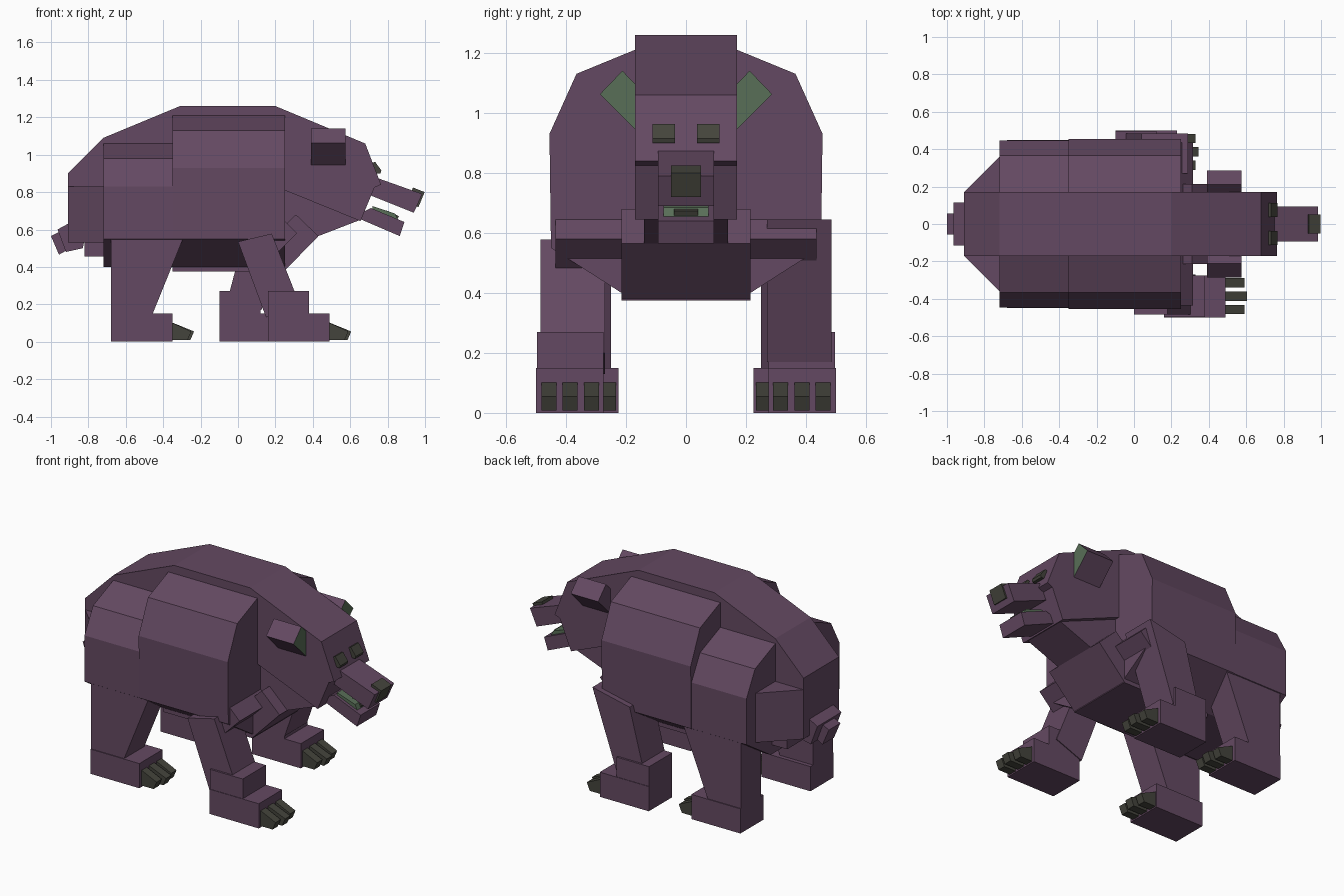
import bpy, bmesh
from mathutils import Vector

old = bpy.data.objects.get("Cube")
if old:
    bpy.data.objects.remove(old, do_unlink=True)


def material(name, srgb):
    lin = [((c / 255 + 0.055) / 1.055) ** 2.4 for c in srgb] + [1.0]
    m = bpy.data.materials.new(name)
    m.use_nodes = True
    m.diffuse_color = lin
    bsdf = next(n for n in m.node_tree.nodes if n.type == 'BSDF_PRINCIPLED')
    bsdf.inputs["Base Color"].default_value = lin
    bsdf.inputs["Roughness"].default_value = 0.9
    return m


FUR = material("plum fur", (100, 73, 98))
GREEN = material("moss green", (88, 110, 87))
DARK = material("dark horn", (68, 68, 60))


def prism(name, pts, a, b, mat=FUR, axis='Y', front_mat=None):
    """Extrude a 2D outline from a to b; outline is (x,z) along Y or (y,z) along X."""
    def place(p, t):
        return (p[0], t, p[1]) if axis == 'Y' else (t, p[0], p[1])
    bm = bmesh.new()
    lo = [bm.verts.new(place(p, a)) for p in pts]
    hi = [bm.verts.new(place(p, b)) for p in pts]
    bm.faces.new(lo)
    bm.faces.new(hi)
    n = len(pts)
    for i in range(n):
        j = (i + 1) % n
        bm.faces.new((lo[i], lo[j], hi[j], hi[i]))
    bmesh.ops.recalc_face_normals(bm, faces=bm.faces)
    mesh = bpy.data.meshes.new(name)
    mesh.materials.append(mat)
    if front_mat:
        mesh.materials.append(front_mat)
        for f in bm.faces:
            if f.normal.x > 0.9:
                f.material_index = 1
    bm.to_mesh(mesh)
    bm.free()
    ob = bpy.data.objects.new(name, mesh)
    bpy.context.collection.objects.link(ob)
    return ob


def box(name, x0, x1, y0, y1, z0, z1, mat=FUR):
    return prism(name, [(x0, z0), (x1, z0), (x1, z1), (x0, z1)], y0, y1, mat)


def section(name, half, x0, x1):
    """Symmetric cross-section extruded along the body."""
    return prism(name, half + [(-y, z) for y, z in reversed(half)], x0, x1, axis='X')


# Spine and head silhouette
prism("spine_and_head", [(-0.91, 0.53), (-0.91, 0.90), (-0.72, 1.09), (-0.31, 1.26),
                         (0.20, 1.26), (0.68, 1.06), (0.765, 0.84), (0.73, 0.825),
                         (0.655, 0.645), (0.25, 0.81), (0.20, 0.53)], -0.17, 0.17)

# Trunk cross-sections
section("ribcage", [(0.17, 1.21), (0.365, 1.13), (0.455, 0.93), (0.45, 0.55), (0.215, 0.40)],
        -0.35, 0.25)
section("rump", [(0.17, 1.06), (0.365, 0.98), (0.447, 0.83), (0.447, 0.55), (0.215, 0.40)],
        -0.72, -0.35)
box("belly", -0.35, 0.25, -0.215, 0.215, 0.375, 0.55)
box("groin", -0.82, -0.70, -0.20, 0.20, 0.455, 0.55)

# Tapered haunch behind the rump
haunch = box("haunch", -0.91, -0.72, -0.36, 0.36, 0.53, 0.83)
for v in haunch.data.vertices:
    if v.co.x < -0.9:
        v.co.y *= 0.47

# Chest, collar bar and neck
prism("chest", [(0.31, 0.68), (0.43, 0.565), (0.25, 0.38), (0.12, 0.50)], -0.215, 0.215)
prism("collar", [(0.25, 0.645), (0.315, 0.58), (0.21, 0.475), (0.145, 0.54)], -0.435, 0.435)
prism("neck", [(0.20, 0.83), (0.25, 0.81), (0.65, 0.65), (0.43, 0.565), (0.27, 0.42), (0.20, 0.45)],
      -0.14, 0.14)

# Muzzle, jaw, nose and teeth
prism("muzzle", [(0.70, 0.895), (0.76, 0.87), (0.985, 0.79), (0.94, 0.69), (0.69, 0.79)], -0.093, 0.093)
prism("jaw", [(0.62, 0.67), (0.71, 0.715), (0.89, 0.64), (0.865, 0.565)], -0.093, 0.093)
prism("nose", [(0.935, 0.825), (0.998, 0.80), (0.965, 0.72), (0.91, 0.74)], -0.05, 0.05, DARK)
prism("teeth", [(0.72, 0.725), (0.84, 0.685), (0.855, 0.655), (0.72, 0.70)], -0.075, 0.075, GREEN)
prism("tongue", [(0.76, 0.705), (0.80, 0.70), (0.86, 0.672), (0.85, 0.65), (0.76, 0.68)],
      -0.04, 0.04, DARK)

# Tail
prism("tail_base", [(-0.965, 0.60), (-0.91, 0.63), (-0.82, 0.55), (-0.83, 0.50), (-0.92, 0.48)],
      -0.115, 0.115)
prism("tail_tip", [(-1.0, 0.565), (-0.92, 0.605), (-0.88, 0.51), (-0.957, 0.465)], -0.055, 0.055)


def claws(name, x, y, s):
    for i in (-1, 0, 1):
        c = s * (y + i * 0.071)
        ext = 0.015 if i == 0 else 0
        prism(f"{name}_{i + 2}", [(x - 0.02, 0.008), (x + 0.08 + ext, 0.008), (x + 0.10 + ext, 0.055),
                                  (x - 0.02, 0.11)], c - 0.025, c + 0.025, DARK)


for s, side in ((1, "left"), (-1, "right")):
    # Ear with coloured front
    prism(f"{side}_ear", [(s * 0.212, 1.14), (s * 0.287, 1.062), (s * 0.16, 0.935), (s * 0.085, 1.01)],
          0.39, 0.575, axis='X', front_mat=GREEN)
    # Eye block on the sloped face
    prism(f"{side}_eye", [(0.715, 0.955), (0.733, 0.962), (0.767, 0.915), (0.762, 0.90), (0.72, 0.90)],
          s * 0.037, s * 0.112, DARK)
    # Hind leg
    prism(f"{side}_hind_leg", [(-0.68, 0.56), (-0.29, 0.56), (-0.46, 0.14), (-0.68, 0.14)],
          s * 0.25, s * 0.443)
    box(f"{side}_hind_foot", -0.68, -0.35, s * 0.225, s * 0.448, 0, 0.15)
    claws(f"{side}_hind_claw", -0.35, 0.33, s)
    # Front foot, the right one stepping forward
    x = -0.10 if s > 0 else 0.16
    box(f"{side}_ankle", x, x + 0.22, s * 0.275, s * 0.497, 0.10, 0.27)
    box(f"{side}_front_foot", x, x + 0.33, s * 0.275, s * 0.5, 0, 0.15)
    claws(f"{side}_front_claw", x + 0.33, 0.386, s)

# Front legs in mid stride
prism("right_front_leg", [(0.0, 0.535), (0.18, 0.578), (0.33, 0.20), (0.15, 0.13)], -0.485, -0.27)
prism("left_front_leg", [(0.04, 0.59), (0.29, 0.645), (0.125, 0.17), (-0.07, 0.17)], 0.27, 0.485)
